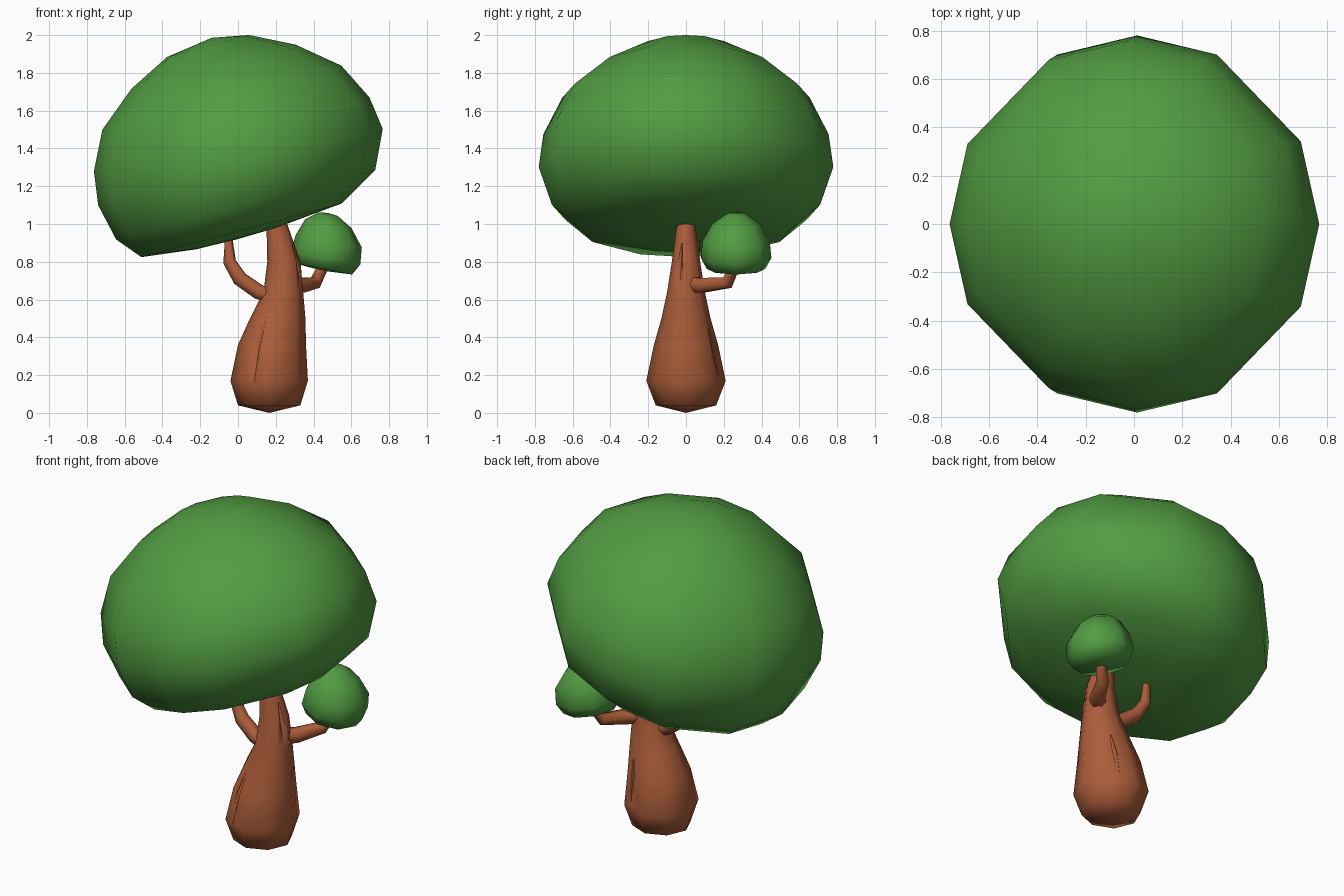
import bpy, bmesh
from math import radians, cos, sin
from mathutils import Vector, Matrix

cube = bpy.data.objects.get("Cube")
if cube:
    bpy.data.objects.remove(cube)


def material(name, color):
    m = bpy.data.materials.new(name)
    m.use_nodes = True
    m.diffuse_color = color
    m.node_tree.nodes["Principled BSDF"].inputs["Base Color"].default_value = color
    return m


leaf_green = material("leaf green", (0.084, 0.33, 0.054, 1))
bark_brown = material("bark brown", (0.41, 0.11, 0.042, 1))


def loft(name, rings, angles, mat, start=None, end=None):
    """Skin elliptical rings (matrix, rx, ry); close each end with a tip point or a flat cap."""
    bm = bmesh.new()
    loops = [[bm.verts.new(m @ Vector((rx * cos(a), ry * sin(a), 0))) for a in angles]
             for m, rx, ry in rings]
    n = len(angles)
    for low, high in zip(loops, loops[1:]):
        for i in range(n):
            j = (i + 1) % n
            bm.faces.new((low[i], low[j], high[j], high[i]))
    for loop, tip in ((loops[0], start), (loops[-1], end)):
        if tip is None:
            bm.faces.new(loop)
        else:
            v = bm.verts.new(tip)
            for i in range(n):
                bm.faces.new((loop[i], loop[(i + 1) % n], v))
    bmesh.ops.recalc_face_normals(bm, faces=bm.faces[:])
    mesh = bpy.data.meshes.new(name)
    bm.to_mesh(mesh)
    bm.free()
    mesh.materials.append(mat)
    obj = bpy.data.objects.new(name, mesh)
    bpy.context.collection.objects.link(obj)
    return obj


def smooth(obj, angle=60):
    bpy.ops.object.select_all(action='DESELECT')
    obj.select_set(True)
    bpy.context.view_layer.objects.active = obj
    bpy.ops.object.shade_smooth_by_angle(angle=radians(angle))


def even(n):
    return [radians(360 * i / n) for i in range(n)]


def foliage(name, center, tilt, profile, angles):
    """Tilted mushroom-shaped crown; profile rows are (height, sideways shift, radius)."""
    frame = Matrix.Translation(center) @ Matrix.Rotation(radians(tilt), 4, 'Y')
    rings = [(frame @ Matrix.Translation((s, 0, h)), r, r) for h, s, r in profile[1:-1]]
    tips = [frame @ Vector((s, 0, h)) for h, s, r in (profile[0], profile[-1])]
    smooth(loft(name, rings, angles, leaf_green, *tips), 75)


def tube_rings(points, radii):
    """Rings square to a path."""
    pts = [Vector(p) for p in points]
    rings = []
    for i, p in enumerate(pts):
        d = pts[min(i + 1, len(pts) - 1)] - pts[max(i - 1, 0)]
        rot = d.to_track_quat('Z', 'Y').to_matrix().to_4x4()
        rings.append((Matrix.Translation(p) @ rot, radii[i], radii[i]))
    return rings


# Crowns
quarter = (0, 26, 64)
foliage("main_crown", (0, 0, 1.35), -15, [
    (-.415, -.12, 0), (-.41, -.12, .22), (-.375, -.08, .55), (-.25, -.025, .71),
    (-.05, 0, .78), (.13, 0, .755), (.33, 0, .655), (.5, 0, .45),
    (.613, 0, .225), (.65, .03, 0)],
    [radians(q + 90 * k) for k in range(4) for q in quarter])
foliage("small_crown", (.475, .265, .88), 11, [
    (-.13, 0, 0), (-.12, 0, .155), (-.06, 0, .187), (.03, 0, .178),
    (.12, -.02, .125), (.17, -.03, .05), (.175, -.03, 0)], even(8))

# Trunk: (height, centre x, x radius, y radius)
trunk_profile = [(.04, .165, .165, .16), (.17, .165, .205, .21), (.36, .18, .18, .17),
                 (.5, .21, .147, .13), (.64, .24, .105, .10), (.8, .243, .088, .075),
                 (1.03, .2, .05, .045)]
trunk = loft("trunk", [(Matrix.Translation((x, 0, z)), rx, ry) for z, x, rx, ry in trunk_profile],
             even(8), bark_brown, start=(.165, 0, 0))

# Bark grooves cut into the trunk: bottom, middle, top
grooves = [((.085, -.18, .17), (.1, -.145, .34), (.15, -.105, .52)),
           ((.335, -.035, .65), (.318, -.03, .78), (.285, -.02, .9)),
           ((.25, .17, .2), (.26, .148, .33), (.265, .112, .46))]
for low, mid, high in grooves:
    cutter = loft("groove_cutter", tube_rings([low, mid, high], [.004, .018, .004]),
                  even(4), bark_brown)
    cutter.hide_render = True
    mod = trunk.modifiers.new("groove", 'BOOLEAN')
    mod.operation = 'DIFFERENCE'
    mod.solver = 'EXACT'
    mod.object = cutter
    bpy.context.view_layer.objects.active = trunk
    bpy.ops.object.modifier_apply(modifier=mod.name)
    bpy.data.objects.remove(cutter)
smooth(trunk)

# Branches
branches = {
    "right_branch": ([(.2, 0, .61), (.11, .01, .64), (.01, .025, .71), (-.045, .04, .8),
                      (-.05, .055, .95)], [.04, .045, .043, .034, .018]),
    "left_branch": ([(.27, .02, .68), (.33, .08, .675), (.41, .22, .69), (.46, .265, .79)],
                    [.045, .045, .036, .026]),
}
for name, (path, radii) in branches.items():
    smooth(loft(name, tube_rings(path, radii), even(6), bark_brown), 65)
